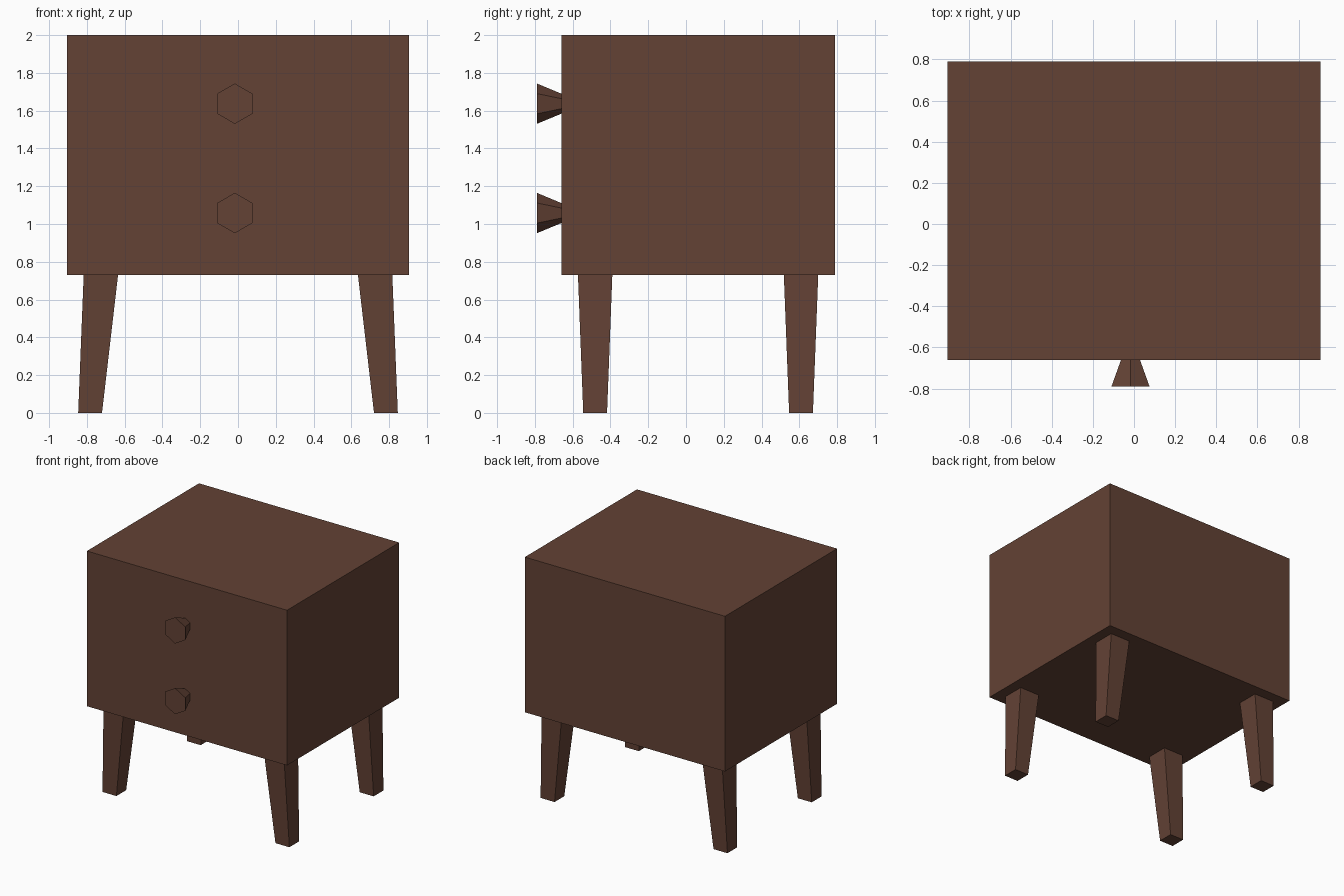
import bpy, bmesh
from math import sin, cos, pi
from mathutils import Vector

if "Cube" in bpy.data.objects:
    bpy.data.objects.remove(bpy.data.objects["Cube"])

wood = bpy.data.materials.new("dark brown wood")
wood.diffuse_color = (0.125, 0.054, 0.035, 1)
wood.use_nodes = True
wood.node_tree.nodes["Principled BSDF"].inputs["Base Color"].default_value = wood.diffuse_color


def loft(name, start, end):
    """Solid between two matching rings of points."""
    bm = bmesh.new()
    a = [bm.verts.new(p) for p in start]
    b = [bm.verts.new(p) for p in end]
    n = len(a)
    bm.faces.new(a)
    bm.faces.new(b)
    for i in range(n):
        j = (i + 1) % n
        bm.faces.new((a[i], a[j], b[j], b[i]))
    bmesh.ops.recalc_face_normals(bm, faces=bm.faces)
    mesh = bpy.data.meshes.new(name)
    bm.to_mesh(mesh)
    bm.free()
    mesh.materials.append(wood)
    obj = bpy.data.objects.new(name, mesh)
    bpy.context.collection.objects.link(obj)
    return obj


def rect(cx, cy, hx, hy, z):
    return [Vector((cx + sx * hx, cy + sy * hy, z))
            for sx, sy in ((-1, -1), (1, -1), (1, 1), (-1, 1))]


def hexagon(cx, y, cz, r):
    # points up and down
    return [Vector((cx + r * sin(i * pi / 3), y, cz + r * cos(i * pi / 3)))
            for i in range(6)]


# Cabinet box
BOTTOM, FRONT = 0.73, -0.66
loft("cabinet", rect(0, 0.065, 0.906, 0.725, BOTTOM), rect(0, 0.065, 0.906, 0.725, 2.0))

# Tapered legs, splayed sideways
for depth, y in (("front", -0.481), ("back", 0.609)):
    for side, s in (("left", -1), ("right", 1)):
        loft(f"{depth}_{side}_leg",
             rect(s * 0.783, y, 0.063, 0.063, 0),
             rect(s * 0.726, y, 0.091, 0.091, BOTTOM))

# Flared six-sided drawer knobs
for level, z in (("upper", 1.637), ("lower", 1.058)):
    loft(f"{level}_knob",
         hexagon(-0.017, FRONT, z, 0.053),
         hexagon(-0.017, -0.79, z, 0.107))
